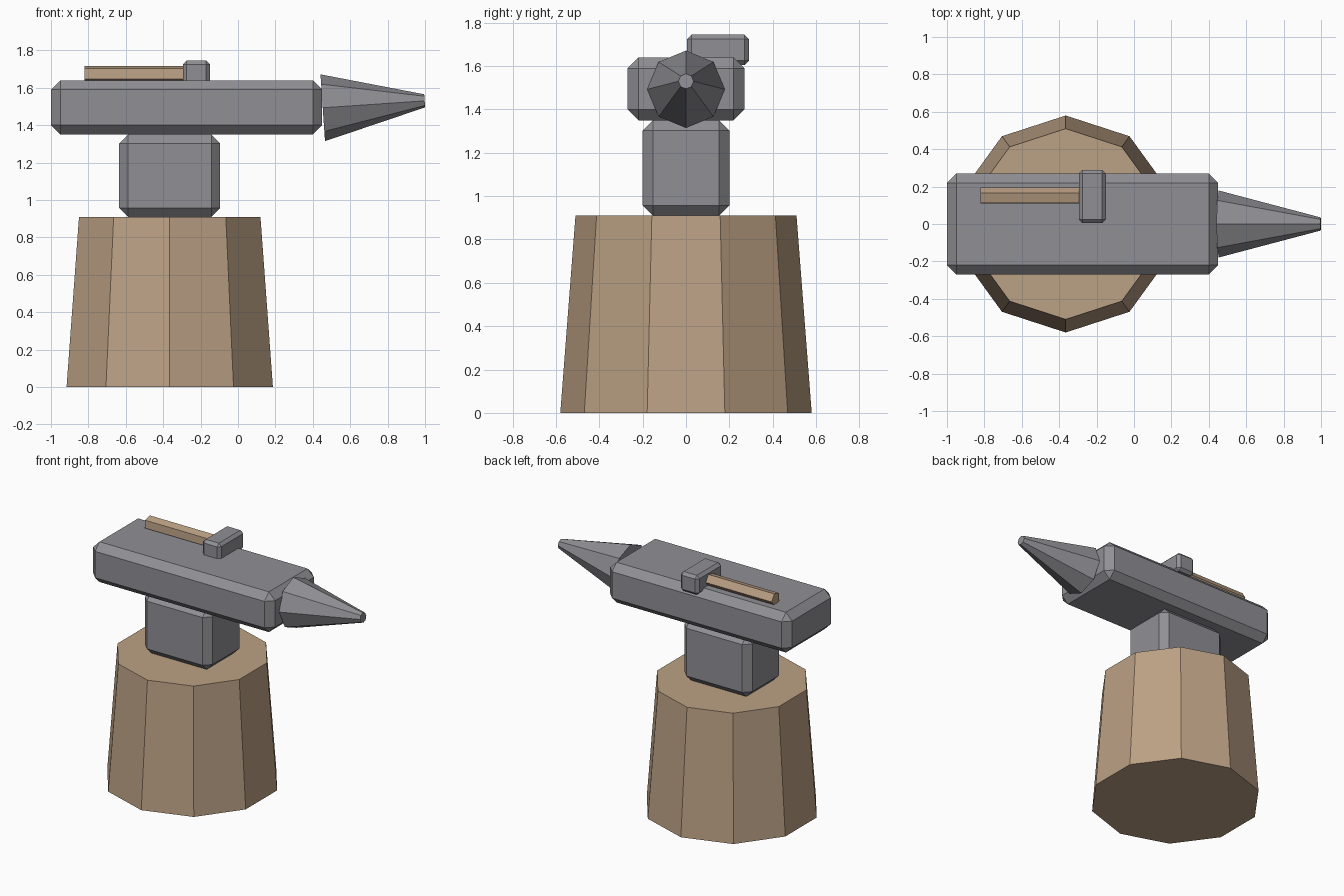
import bpy
import math
from mathutils import Vector

cube = bpy.data.objects.get("Cube")
if cube:
    bpy.data.objects.remove(cube, do_unlink=True)


def make_material(name, rgb):
    mat = bpy.data.materials.new(name)
    mat.use_nodes = True
    mat.diffuse_color = (*rgb, 1)
    node = next(n for n in mat.node_tree.nodes if n.type == "BSDF_PRINCIPLED")
    node.inputs["Base Color"].default_value = (*rgb, 1)
    return mat


steel = make_material("steel grey", (0.28, 0.275, 0.30))
wood = make_material("wood brown", (0.50, 0.355, 0.235))


def finish(name, mat):
    obj = bpy.context.object
    obj.name = obj.data.name = name
    obj.data.materials.append(mat)
    return obj


def chamfered_box(name, low, high, chamfer, mat):
    """Box between two corners with single-segment chamfered edges."""
    low, high = Vector(low), Vector(high)
    bpy.ops.mesh.primitive_cube_add(size=1, location=(low + high) / 2)
    obj = finish(name, mat)
    obj.scale = high - low
    bpy.ops.object.transform_apply(location=False, rotation=False, scale=True)
    bevel = obj.modifiers.new("chamfer", "BEVEL")
    bevel.width = chamfer
    bevel.segments = 1
    return obj


def tapered_prism(name, start, end, r_start, r_end, sides, mat, spin=0):
    """Prism from start to end; spin turns it about its own axis (degrees)."""
    start, end = Vector(start), Vector(end)
    axis = end - start
    bpy.ops.mesh.primitive_cone_add(vertices=sides, radius1=r_start, radius2=r_end,
                                    depth=axis.length, location=(start + end) / 2)
    obj = finish(name, mat)
    # Tilt the axis in the XZ plane, keeping local Y along world Y
    tilt = math.atan2(axis.x, axis.z)
    obj.rotation_mode = "XYZ"
    obj.rotation_euler = (0, tilt, math.radians(spin))
    # Spin first, then tilt
    from_spin = obj.rotation_euler.copy()
    from_spin.x = from_spin.y = 0
    obj.data.transform(from_spin.to_matrix().to_4x4())
    obj.rotation_euler = (0, tilt, 0)
    return obj


# Ten-sided stump
tapered_prism("stump", (-0.365, 0, 0), (-0.365, 0, 0.91), 0.58, 0.51, 10, wood)

# Anvil pedestal, body and horn
chamfered_box("anvil_pedestal", (-0.635, -0.2, 0.91), (-0.095, 0.2, 1.35), 0.048, steel)
chamfered_box("anvil_body", (-1, -0.27, 1.35), (0.45, 0.27, 1.64), 0.05, steel)
tapered_prism("anvil_horn", (0.453, 0, 1.493), (0.998, 0, 1.53), 0.179, 0.035, 8, steel)

# Hammer resting on the anvil: five-sided handle, chamfered head
tapered_prism("hammer_handle", (-0.82, 0.149, 1.673), (-0.22, 0.149, 1.673),
              0.0472, 0.0472, 5, wood, spin=68.5)
chamfered_box("hammer_head", (-0.295, 0.005, 1.605), (-0.15, 0.29, 1.745), 0.02, steel)
